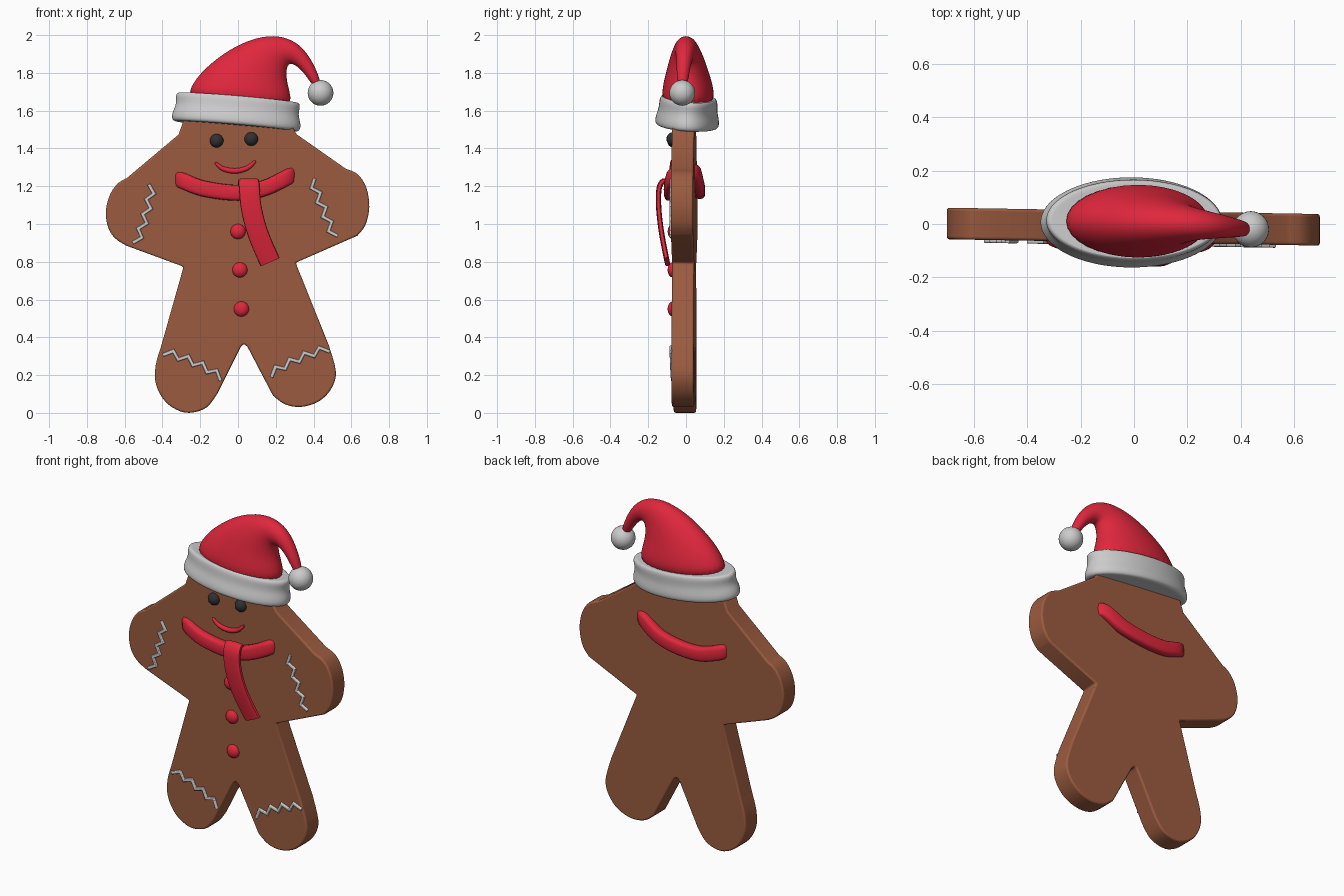
import bpy, bmesh, math
from mathutils import Vector, Matrix

if "Cube" in bpy.data.objects:
    bpy.data.objects.remove(bpy.data.objects["Cube"])


def material(name, rgb):
    m = bpy.data.materials.new(name)
    m.diffuse_color = (*rgb, 1)
    m.use_nodes = True
    m.node_tree.nodes["Principled BSDF"].inputs["Base Color"].default_value = m.diffuse_color
    return m


brown = material("gingerbread_brown", (0.33, 0.105, 0.05))
red = material("festive_red", (0.74, 0.02, 0.045))
dark = material("dark_icing", (0.03, 0.03, 0.032))


def finish(name, bm, mat=None, sub=0, bevel=0, angle=40):
    bmesh.ops.recalc_face_normals(bm, faces=bm.faces)
    me = bpy.data.meshes.new(name)
    bm.to_mesh(me)
    bm.free()
    ob = bpy.data.objects.new(name, me)
    bpy.context.collection.objects.link(ob)
    if mat:
        me.materials.append(mat)
    if bevel:
        b = ob.modifiers.new("bevel", 'BEVEL')
        b.width, b.segments, b.limit_method = bevel, 3, 'ANGLE'
        b.angle_limit = math.radians(50)
    if sub:
        s = ob.modifiers.new("subsurf", 'SUBSURF')
        s.levels = s.render_levels = sub
    bpy.ops.object.select_all(action='DESELECT')
    ob.select_set(True)
    bpy.context.view_layer.objects.active = ob
    bpy.ops.object.shade_smooth_by_angle(angle=math.radians(angle))
    return ob


def spline(pts, n=5, closed=False):
    p = [Vector(q) for q in pts]
    c, out = len(p), []
    get = (lambda i: p[i % c]) if closed else (lambda i: p[min(max(i, 0), c - 1)])
    for i in range(c if closed else c - 1):
        a, b, d, e = (get(i + k) for k in (-1, 0, 1, 2))
        for j in range(n):
            t = j / n
            out.append(0.5 * (2 * b + (d - a) * t + (2 * a - 5 * b + 4 * d - e) * t * t
                              + (3 * b - a - 3 * d + e) * t ** 3))
    return out if closed else out + [p[-1]]


def loft(name, rings, mat=None, closed=False, sub=0, angle=40):
    bm = bmesh.new()
    vs = [[bm.verts.new(v) for v in r] for r in rings]
    n = len(vs[0])
    for i in range(len(vs) if closed else len(vs) - 1):
        a, b = vs[i], vs[(i + 1) % len(vs)]
        for k in range(n):
            bm.faces.new((a[k], a[(k + 1) % n], b[(k + 1) % n], b[k]))
    if not closed:
        bm.faces.new(vs[0])
        bm.faces.new(vs[-1])
    return finish(name, bm, mat, sub, angle=angle)


def sweep(name, path, ref, ha, hb, mat=None, closed=False, power=0.6, taper=False):
    p, ref = [Vector(q) for q in path], Vector(ref)
    n, rings = len(p), []
    for i in range(n):
        prev = p[i - 1] if closed or i else p[i]
        nxt = p[(i + 1) % n] if closed or i < n - 1 else p[i]
        t = (nxt - prev).normalized()
        seg = (nxt - p[i]) if nxt != p[i] else (p[i] - prev)
        a = (ref - t * ref.dot(t)).normalized()
        b = t.cross(a) / max(0.5, t.dot(seg.normalized()))
        k = 0.35 + 0.65 * math.sin(math.pi * i / (n - 1)) ** 0.6 if taper and 0 < i < n - 1 else (0.35 if taper else 1)
        ring = []
        for j in range(16):
            c, s = math.cos(j * math.pi / 8), math.sin(j * math.pi / 8)
            ring.append(p[i] + a * ha * k * math.copysign(abs(c) ** power, c)
                        + b * hb * k * math.copysign(abs(s) ** power, s))
        rings.append(ring)
    return loft(name, rings, mat, closed)


def yaw(x):
    return -0.01 - 0.017 * x


# Cookie body: rounded runs joined by sharp corners
runs = [
    [(-0.27, 1.60), (-0.12, 1.70), (0.08, 1.70), (0.25, 1.58)][::-1],
    [(-0.315, 1.473)],
    [(-0.59, 1.242), (-0.638, 1.213), (-0.68, 1.15), (-0.70, 1.06), (-0.685, 0.975), (-0.648, 0.922), (-0.59, 0.885)],
    [(-0.288, 0.774)],
    [(-0.405, 0.36), (-0.436, 0.25), (-0.434, 0.15), (-0.385, 0.06), (-0.31, 0.01), (-0.24, 0.002),
     (-0.165, 0.03), (-0.11, 0.10)],
    [(0.012, 0.345), (0.03, 0.363), (0.05, 0.35)],
    [(0.185, 0.092), (0.25, 0.045), (0.336, 0.032), (0.43, 0.062), (0.495, 0.13), (0.518, 0.22), (0.48, 0.36)],
    [(0.305, 0.795)],
    [(0.632, 0.938), (0.675, 0.995), (0.695, 1.09), (0.68, 1.19), (0.635, 1.262), (0.57, 1.293)],
    [(0.31, 1.475)],
]
outline = [q for r in runs for q in (spline(r, 4) if len(r) > 1 else [Vector(r[0])])]
bm = bmesh.new()
face = bm.faces.new([bm.verts.new((q.x, yaw(q.x) - 0.059, q.y)) for q in outline])
ext = bmesh.ops.extrude_face_region(bm, geom=[face])
bmesh.ops.translate(bm, vec=(0, 0.118, 0), verts=[v for v in ext["geom"] if isinstance(v, bmesh.types.BMVert)])
finish("cookie_body", bm, brown, bevel=0.012)


# Eyes, buttons and bobble
def ball(name, loc, scale, mat=None):
    bm = bmesh.new()
    bmesh.ops.create_uvsphere(bm, u_segments=32, v_segments=16, radius=1,
                              matrix=Matrix.Translation(loc) @ Matrix.Diagonal((*scale, 1)))
    finish(name, bm, mat)


for i, (x, z) in enumerate([(-0.113, 1.441), (0.07, 1.45)]):
    ball(f"eye_{i}", (x, yaw(x) - 0.059, z), (0.036, 0.033, 0.036), dark)
for i, (x, z) in enumerate([(0, 0.96), (0.01, 0.757), (0.018, 0.55)]):
    ball(f"button_{i}", (x, yaw(x) - 0.059, z), (0.04, 0.028, 0.04), red)
ball("hat_bobble", (0.437, -0.02, 1.694), (0.068,) * 3)

# Mouth
smile = [(-0.12, 1.325), (-0.08, 1.293), (-0.015, 1.281), (0.05, 1.297), (0.093, 1.335)]
sweep("mouth", spline([(x, yaw(x) - 0.064, z) for x, z in smile]), (0, 1, 0), 0.014, 0.014, red, power=1, taper=True)


# Zigzag icing on the limbs
def zigzag(name, start, end, n, amp, bow):
    a, b = Vector(start), Vector(end)
    side = Vector((-(b - a).y, (b - a).x)).normalized()
    pts = []
    for i in range(n + 1):
        t = i / n
        q = a.lerp(b, t) + side * ((amp if i % 2 else -amp) + bow * 4 * t * (1 - t))
        pts.append((q.x, yaw(q.x) - 0.059, q.y))
    sweep(name, pts, (0, 1, 0), 0.011, 0.009)


zigzag("arm_icing_left", (-0.455, 1.205), (-0.54, 0.895), 8, 0.018, 0.01)
zigzag("arm_icing_right", (0.39, 1.235), (0.51, 0.93), 8, -0.018, 0.0)
zigzag("leg_icing_left", (-0.39, 0.322), (-0.085, 0.186), 8, 0.018, 0.015)
zigzag("leg_icing_right", (0.17, 0.205), (0.478, 0.34), 8, 0.018, 0.015)

# Scarf: loop around the neck and hanging tail
loop = [(-0.30, -0.055, 1.232), (-0.18, -0.08, 1.187), (0, -0.085, 1.165), (0.14, -0.088, 1.19),
        (0.265, -0.068, 1.25), (0.28, 0, 1.27), (0.25, 0.045, 1.272), (0.14, 0.065, 1.21),
        (0, 0.072, 1.18), (-0.15, 0.07, 1.178), (-0.27, 0.055, 1.215), (-0.30, 0, 1.235)]
sweep("scarf_loop", spline(loop, 5, True), (0, 0, 1), 0.042, 0.029, red, closed=True)
tail = [(0.055, -0.09, 1.21), (0.056, -0.118, 1.228), (0.06, -0.142, 1.19), (0.068, -0.145, 1.10),
        (0.09, -0.136, 1.0), (0.125, -0.12, 0.90), (0.17, -0.1, 0.80)]
sweep("scarf_tail", spline(tail), (1, 0, 0), 0.055, 0.014, red)

# Hat band: tilted bulging ring
tilt = (Matrix.Translation((-0.012, 0.004, 1.514)) @ Matrix.Rotation(math.radians(4.9), 4, 'Y')
        @ Matrix.Rotation(math.radians(-4), 4, 'X'))
profile = [(0.29, 0.12, 0.006), (0.33, 0.16, 0), (0.345, 0.172, 0.018), (0.342, 0.168, 0.05),
           (0.328, 0.157, 0.085), (0.328, 0.155, 0.115), (0.333, 0.154, 0.14), (0.322, 0.145, 0.16),
           (0.28, 0.125, 0.152)]
circle = [(math.cos(k * math.pi / 16), math.sin(k * math.pi / 16)) for k in range(32)]
loft("hat_band", [[tilt @ Vector((a * c, b * s, h)) for c, s in circle] for a, b, h in profile], sub=2, angle=80)

# Hat: ellipses lofted between outer and inner silhouette, with half depth and y centre
sections = [(-0.295, 1.64, 0.295, 1.59, 0.145, 0.012), (-0.235, 1.757, 0.275, 1.70, 0.135, 0.01),
            (-0.165, 1.835, 0.26, 1.755, 0.115, 0.008), (-0.05, 1.923, 0.256, 1.80, 0.095, 0.005),
            (0.07, 1.98, 0.26, 1.83, 0.075, 0.002), (0.19, 2.003, 0.27, 1.848, 0.06, 0),
            (0.295, 1.975, 0.29, 1.848, 0.05, -0.005), (0.362, 1.912, 0.32, 1.83, 0.042, -0.01),
            (0.41, 1.83, 0.358, 1.79, 0.034, -0.015), (0.447, 1.73, 0.405, 1.715, 0.026, -0.02)]
rings = []
for x0, z0, x1, z1, d, y in sections:
    mid, half = Vector(((x0 + x1) / 2, y, (z0 + z1) / 2)), Vector(((x1 - x0) / 2, 0, (z1 - z0) / 2))
    rings.append([mid + half * c + Vector((0, d * s, 0)) for c, s in circle])
loft("hat_cap", rings, red, sub=2, angle=80)
